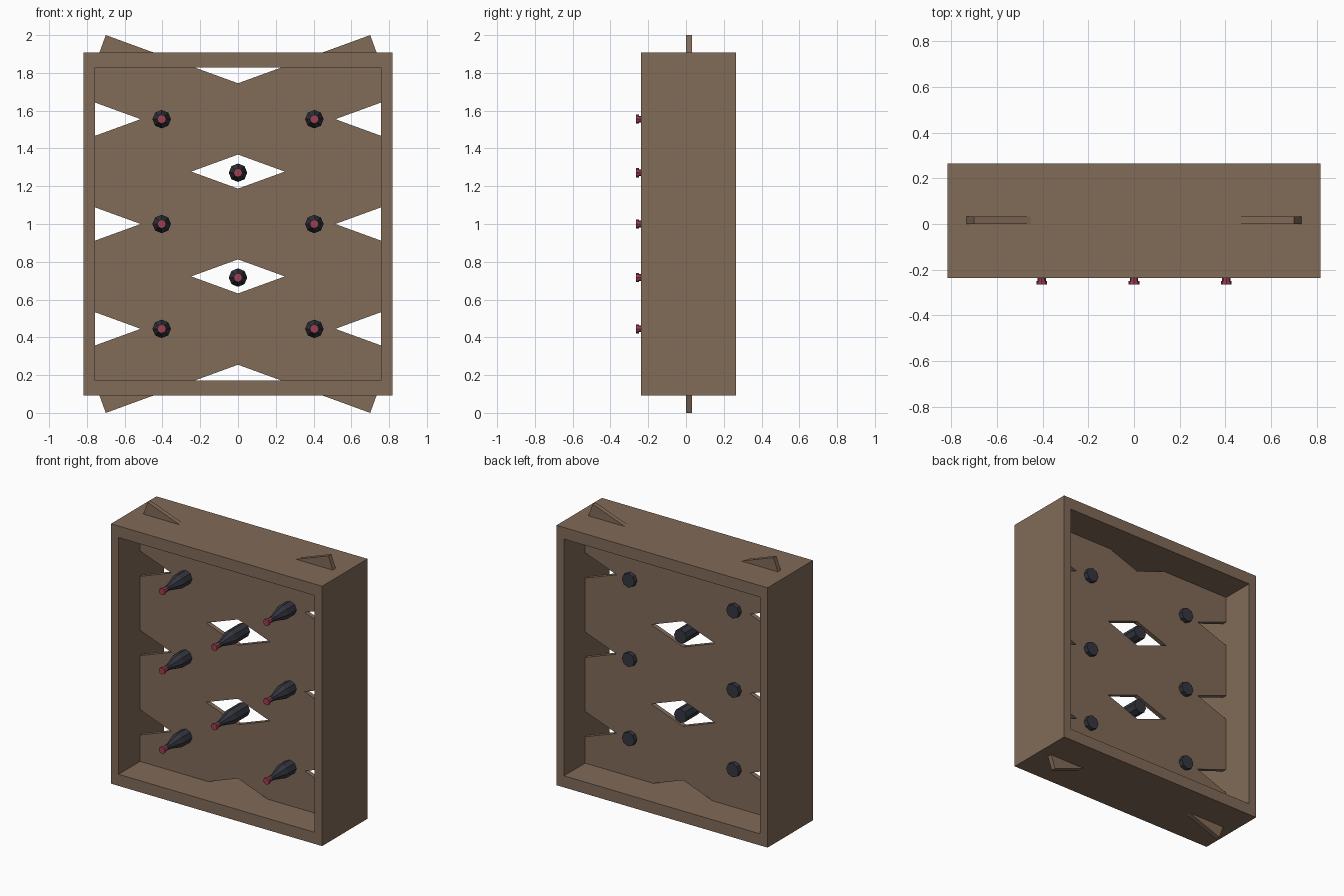
import bpy, bmesh, math
from mathutils import Matrix

cube = bpy.data.objects.get("Cube")
if cube:
    bpy.data.objects.remove(cube, do_unlink=True)


def material(name, rgb):
    m = bpy.data.materials.new(name)
    m.use_nodes = True
    m.diffuse_color = (*rgb, 1)
    m.node_tree.nodes["Principled BSDF"].inputs["Base Color"].default_value = (*rgb, 1)
    return m


wood = material("brown_wood", (0.22, 0.145, 0.098))
glass = material("dark_glass", (0.035, 0.037, 0.05))
foil = material("red_foil", (0.33, 0.05, 0.085))


def finish(name, bm, *mats):
    bmesh.ops.recalc_face_normals(bm, faces=bm.faces)
    mesh = bpy.data.meshes.new(name)
    bm.to_mesh(mesh)
    bm.free()
    for m in mats:
        mesh.materials.append(m)
    obj = bpy.data.objects.new(name, mesh)
    bpy.context.collection.objects.link(obj)
    return obj


# Outer frame: two rectangular rims bridged front to back
FRONT, BACK, MID = -0.237, 0.265, 1.0


def rim(bm, half_x, half_z, y):
    return [bm.verts.new((sx * half_x, y, MID + sz * half_z))
            for sx, sz in ((-1, -1), (1, -1), (1, 1), (-1, 1))]


bm = bmesh.new()
loops = [rim(bm, 0.817, 0.909, FRONT), rim(bm, 0.817, 0.909, BACK),
         rim(bm, 0.758, 0.828, BACK), rim(bm, 0.758, 0.828, FRONT)]
for k in range(4):
    a, b = loops[k], loops[(k + 1) % 4]
    for i in range(4):
        j = (i + 1) % 4
        bm.faces.new((a[i], a[j], b[j], b[i]))
finish("frame", bm, wood)

# Lattice panel: half outline with diamond cut-outs, mirrored across x
PITCH, SLOPE, EDGE, REACH = 0.555, math.tan(math.radians(20)), 0.787, 0.248
half_h = REACH * SLOPE
apex = 0.745
outline = [(0, -apex)]
for c in (-PITCH / 2, PITCH / 2):
    outline += [(0, c - half_h), (REACH, c), (0, c + half_h)]
outline += [(0, apex), (0.70, 1.0), (EDGE, 0.76)]
tip = 0.515
notch = (EDGE - tip) * SLOPE
for c in (PITCH, 0, -PITCH):
    outline += [(EDGE, c + notch), (tip, c), (EDGE, c - notch)]
outline += [(EDGE, -0.76), (0.70, -1.0)]

bm = bmesh.new()
face = bm.faces.new([bm.verts.new((x, 0, MID + z)) for x, z in outline])
ext = bmesh.ops.extrude_face_region(bm, geom=[face])
for v in ext["geom"]:
    if isinstance(v, bmesh.types.BMVert):
        v.co.y += 0.032
bmesh.ops.recalc_face_normals(bm, faces=bm.faces)
seam = [f for f in bm.faces if all(abs(v.co.x) < 1e-5 for v in f.verts)]
bmesh.ops.delete(bm, geom=seam, context="FACES")
panel = finish("lattice_panel", bm, wood)
panel.modifiers.new("Mirror", "MIRROR").use_axis[0] = True

# Bottles: eight-sided turned profile (radius, y) from lip to base
profile = [(0.024, -0.265), (0.024, -0.25), (0.018, -0.25), (0.018, -0.222),
           (0.02, -0.19), (0.049, -0.09), (0.049, 0.063)]
SIDES = 8


def bottle(name, x, z):
    bm = bmesh.new()
    rings = []
    for r, y in profile:
        rings.append([bm.verts.new((r * math.cos(math.tau * i / SIDES), y,
                                    r * math.sin(math.tau * i / SIDES)))
                      for i in range(SIDES)])
    for k in range(len(rings) - 1):
        for i in range(SIDES):
            j = (i + 1) % SIDES
            f = bm.faces.new((rings[k][i], rings[k][j], rings[k + 1][j], rings[k + 1][i]))
            f.material_index = 1 if k < 3 else 0
    bm.faces.new(rings[0]).material_index = 1
    bm.faces.new(rings[-1])
    bm.transform(Matrix.Translation((x, 0, z)))
    finish(name, bm, glass, foil)


for row in (-1, 0, 1):
    for side, label in ((1, "left"), (-1, "right")):
        bottle(f"bottle_{label}_{row + 2}", side * 0.404, MID + row * PITCH)
for n, c in enumerate((-PITCH / 2, PITCH / 2)):
    bottle(f"bottle_middle_{n + 1}", 0, MID + c - 0.006)
